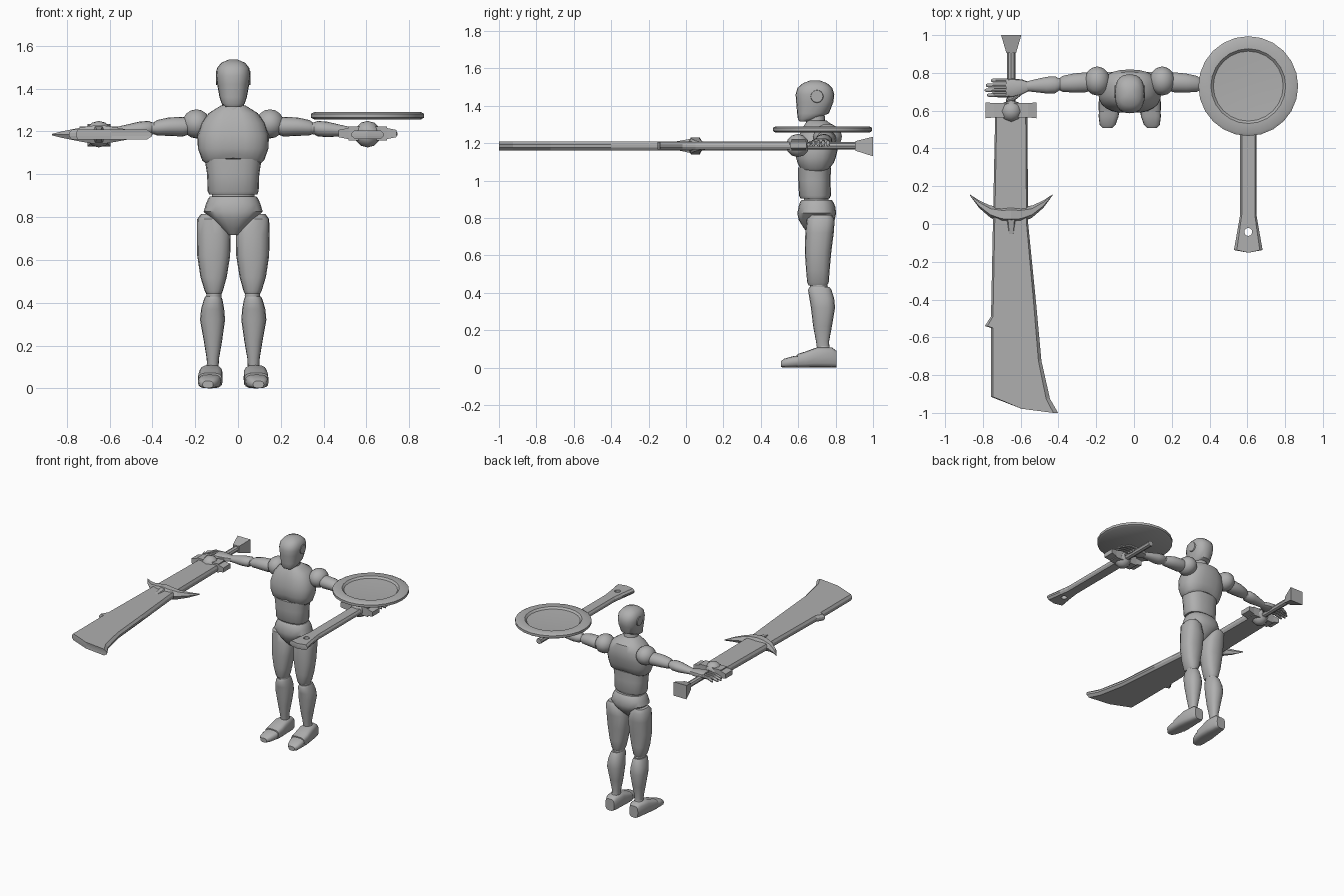
import bpy, bmesh, math
from mathutils import Vector

cube = bpy.data.objects.get("Cube")
if cube:
    bpy.data.objects.remove(cube, do_unlink=True)

CX = -0.0225   # middle of the body
HAND = 0.6275  # hand distance from the middle
GRIP_Z = 1.185

grey = bpy.data.materials.new("plain_grey")
grey.use_nodes = True
grey.diffuse_color = (0.43, 0.43, 0.43, 1)
grey.node_tree.nodes["Principled BSDF"].inputs["Base Color"].default_value = (0.43, 0.43, 0.43, 1)


def finish(name, bm, angle=38):
    bmesh.ops.recalc_face_normals(bm, faces=bm.faces)
    mesh = bpy.data.meshes.new(name)
    bm.to_mesh(mesh)
    bm.free()
    mesh.materials.append(grey)
    ob = bpy.data.objects.new(name, mesh)
    bpy.context.collection.objects.link(ob)
    bpy.ops.object.select_all(action="DESELECT")
    ob.select_set(True)
    bpy.context.view_layer.objects.active = ob
    if angle:
        bpy.ops.object.shade_smooth_by_angle(angle=math.radians(angle))
    return ob


def bridge(bm, loops):
    """Skin a list of vertex loops and cap both ends."""
    n = len(loops[0])
    for a, b in zip(loops, loops[1:]):
        for i in range(n):
            j = (i + 1) % n
            bm.faces.new((a[i], a[j], b[j], b[i]))
    bm.faces.new(loops[0])
    bm.faces.new(loops[-1])


def loft(name, axis, rings, n=16, power=1.0, angle=38, turn=0.0, adjust=None):
    """Rings are (position along axis, centre a, centre b, radius a, radius b)."""
    bm = bmesh.new()
    loops = []
    for t, a, b, ra, rb in rings:
        loop = []
        for i in range(n):
            w = 2 * math.pi * (i + turn) / n
            c, s = math.cos(w), math.sin(w)
            u = a + ra * math.copysign(abs(c) ** power, c)
            v = b + rb * math.copysign(abs(s) ** power, s)
            loop.append(bm.verts.new({"x": (t, u, v), "y": (u, t, v), "z": (u, v, t)}[axis]))
        loops.append(loop)
    bridge(bm, loops)
    if adjust:
        for v in bm.verts:
            adjust(v.co)
    return finish(name, bm, angle)


def body(name, rings, **kw):
    """Upright central part: rings are (z, half width, front y, back y)."""
    return loft(name, "z", [(z, CX, (f + b) / 2, w, (b - f) / 2) for z, w, f, b in rings], **kw)


def ball(name, centre, size, u=14, v=8):
    bm = bmesh.new()
    bmesh.ops.create_uvsphere(bm, u_segments=u, v_segments=v, radius=1)
    for vert in bm.verts:
        vert.co = Vector(p * s + c for p, s, c in zip(vert.co, size, centre))
    return finish(name, bm)


def box(name, centre, size):
    bm = bmesh.new()
    bmesh.ops.create_cube(bm, size=1)
    for vert in bm.verts:
        vert.co = Vector(p * s + c for p, s, c in zip(vert.co, size, centre))
    return finish(name, bm, 0)


def blade(name, outline, mid_x, half, shrink=0.8):
    """Flat blade with thinned edges, from an outline seen from above."""
    bm = bmesh.new()
    loops = []
    for k, z in ((shrink, -half), (1, -half * 0.3), (1, half * 0.3), (shrink, half)):
        loops.append([bm.verts.new((mid_x + (x - mid_x) * k, y, GRIP_Z + z)) for x, y in outline])
    bridge(bm, loops)
    return finish(name, bm, 0)


# Head and neck
body("head", [(1.315, .035, .607, .65), (1.33, .054, .598, .70), (1.36, .064, .594, .765),
              (1.42, .075, .589, .788), (1.46, .08, .586, .793), (1.495, .076, .596, .782),
              (1.52, .056, .625, .755), (1.535, .022, .665, .715)], n=20, power=.82)
body("neck", [(1.27, .062, .63, .76), (1.30, .052, .64, .745), (1.37, .05, .645, .74)])


# Torso, with an arched rib edge and a breastbone crease
def chest_shape(co):
    side = abs(co.x - CX)
    if co.z < 1.07 and side < .13:
        co.z += .03 * (1 - (side / .13) ** 2)
    if co.y < .66 and side < .01:
        co.y += .008


body("chest", [(1.045, .125, .605, .775), (1.065, .145, .595, .79), (1.12, .165, .586, .80),
               (1.18, .167, .588, .815), (1.24, .148, .602, .818), (1.285, .115, .622, .805),
               (1.31, .075, .64, .765), (1.322, .055, .65, .75)], n=24, power=.8, adjust=chest_shape)
body("abdomen", [(.905, .112, .612, .768), (.92, .119, .604, .775), (1.0, .122, .60, .773),
                 (1.07, .133, .60, .775)], n=20, power=.8)
body("waist_joint", [(.86, .1, .63, .765), (.93, .1, .63, .76)])
body("pelvis", [(.715, .022, .655, .72), (.745, .055, .63, .755), (.79, .102, .602, .795),
                (.825, .138, .595, .803), (.86, .128, .602, .798), (.885, .117, .61, .788),
                (.897, .108, .62, .778)], n=20, power=.85)

for side, label in ((-1, "right"), (1, "left")):
    def X(offset):
        return CX + side * offset

    def limb(name, rings, **kw):
        """Upright part: rings are (z, inner offset, outer offset, front y, back y)."""
        return loft(f"{label}_{name}", "z", [(z, X((i + o) / 2), (f + b) / 2, (o - i) / 2, (b - f) / 2)
                                             for z, i, o, f, b in rings], **kw)

    def arm(name, rings, **kw):
        return loft(f"{label}_{name}", "x", [(X(t), *r) for t, *r in rings], **kw)

    loft(f"{label}_ear", "x", [(X(.07), .70, 1.45, .036, .036), (X(.081), .70, 1.45, .032, .032)])

    # Leg
    limb("thigh", [(.44, .055, .125, .655, .755), (.455, .048, .133, .648, .763), (.52, .03, .153, .642, .768),
                   (.62, .014, .168, .635, .777), (.72, .012, .17, .638, .79), (.79, .04, .168, .645, .795),
                   (.815, .07, .15, .67, .78)], power=.8)
    ball(f"{label}_knee", (X(.09), .71, .435), (.037, .048, .045))
    limb("calf", [(.105, .068, .122, .70, .767), (.14, .066, .124, .695, .765), (.22, .052, .137, .68, .78),
                  (.32, .038, .155, .668, .797), (.37, .042, .15, .66, .792), (.415, .05, .137, .652, .778),
                  (.43, .057, .13, .66, .768)], power=.85)
    ball(f"{label}_ankle", (X(.097), .735, .1), (.029, .035, .035))
    loft(f"{label}_foot", "y", [(.595, X(.108), .036, .056, .036), (.64, X(.107), .043, .058, .043),
                                (.70, X(.104), .054, .055, .054), (.78, X(.1), .054, .046, .054),
                                (.805, X(.1), .045, .036, .044)], power=.6)
    loft(f"{label}_toe_cap", "y", [(.507, X(.118), .018, .025, .016), (.525, X(.117), .024, .042, .023),
                                   (.57, X(.112), .03, .053, .03), (.612, X(.108), .034, .054, .033)], power=.7)

    # Arm
    ball(f"{label}_shoulder", (X(.172), .757, 1.235), (.068, .077, .068))
    arm("upper_arm", [(.205, .75, 1.225, .045, .038), (.235, .75, 1.222, .053, .046),
                      (.30, .746, 1.222, .05, .043), (.355, .742, 1.217, .042, .036),
                      (.37, .74, 1.215, .033, .028)])
    ball(f"{label}_elbow", (X(.375), .74, 1.214), (.032, .034, .028))
    arm("forearm", [(.378, .738, 1.214, .034, .028), (.395, .737, 1.213, .045, .036),
                    (.44, .735, 1.209, .044, .036), (.50, .732, 1.204, .034, .027),
                    (.545, .729, 1.2, .026, .021)])

    # Hand resting on the grip
    arm("palm", [(.535, .728, 1.2, .024, .018), (.57, .725, 1.201, .04, .022),
                 (.62, .72, 1.203, .05, .023), (.655, .72, 1.203, .047, .02)], n=12, power=.75)
    for i, reach in enumerate((.755, .768, .762, .735)):
        y = .682 + .026 * i
        arm(f"finger_{i + 1}", [(.645, y, 1.205, .011, .012), (.70, y, 1.204, .011, .012),
                                (reach - .01, y, 1.192, .01, .011), (reach, y, 1.186, .005, .006)], n=8)
    arm("thumb", [(.575, .695, 1.2, .014, .014), (.61, .668, 1.198, .014, .013),
                  (.655, .655, 1.194, .008, .008)], n=8)

    # Hilt
    hx = X(HAND)
    box(f"{label}_guard_core", (hx, .602, GRIP_Z + .005), (.18, .075, .066))
    for s in (-1, 1):
        loft(f"{label}_guard_arm_{'outer' if s > 0 else 'inner'}", "x",
             [(hx + s * side * .07, .602, GRIP_Z + .005, .05, .042),
              (hx + s * side * .135, .602, GRIP_Z + .005, .06, .024)], n=4, turn=.5, angle=0)
    ball(f"{label}_guard_boss", (hx, .597, GRIP_Z + .002), (.062, .062, .062), u=8, v=6)
    loft(f"{label}_grip", "y", [(.63, hx, GRIP_Z, .022, .02), (.905, hx, GRIP_Z, .022, .02)], n=8)

# Broad blade in the right hand
RX = CX - HAND
blade("broad_blade", [(-.565, .58), (-.56, 0), (-.52, -.4), (-.49, -.725), (-.445, -.925), (-.402, -1),
                      (-.59, -.978), (-.757, -.915), (-.757, -.55), (-.79, -.54), (-.757, -.49),
                      (-.747, 0), (-.735, .58)], RX, .024, .9)
arc = [(-.218, .153, .003, .004), (-.17, .105, .02, .018), (-.11, .065, .032, .032), (-.05, .05, .044, .045),
       (0, .05, .048, .052)]
arc += [(-x, y, ry, rz) for x, y, ry, rz in reversed(arc[:-1])]
loft("crescent_guard", "x", [(RX + x, y, GRIP_Z, ry, rz) for x, y, ry, rz in arc], n=6, angle=0)
loft("crescent_spike", "y", [(-.15, RX, GRIP_Z + .003, .004, .004), (.03, RX, GRIP_Z, .035, .045),
                             (.14, RX, GRIP_Z, .003, .004)], n=6, angle=0)
loft("pommel", "y", [(.905, RX, GRIP_Z, .036, .036), (1.0, RX, GRIP_Z - .003, .076, .074)],
     n=4, turn=.5, angle=0)

# Narrow blade in the left hand, with a hole near its flared tip
LX = CX + HAND
half = [(.043, .58), (.043, .05), (.055, -.02), (.076, -.138)]
narrow = blade("narrow_blade", half + [(0, -.152)] + [(-x, y) for x, y in reversed(half)], 0, .02)
narrow.location.x = LX
bpy.ops.mesh.primitive_cylinder_add(vertices=16, radius=.021, depth=.2, location=(LX, -.042, GRIP_Z))
cutter = bpy.context.object
cutter.hide_render = True
cut = narrow.modifiers.new("hole", "BOOLEAN")
cut.operation = "DIFFERENCE"
cut.object = cutter
bpy.context.view_layer.objects.active = narrow
bpy.ops.object.modifier_apply(modifier=cut.name)
bpy.data.objects.remove(cutter, do_unlink=True)

# Round plate above the left hand, with a shallow dish
loft("round_plate", "z", [(z, LX, .73, r, r) for z, r in
                          ((1.256, .25), (1.264, .264), (1.282, .264), (1.29, .25), (1.29, .198),
                           (1.277, .185), (1.272, .09))], n=24, angle=30)
